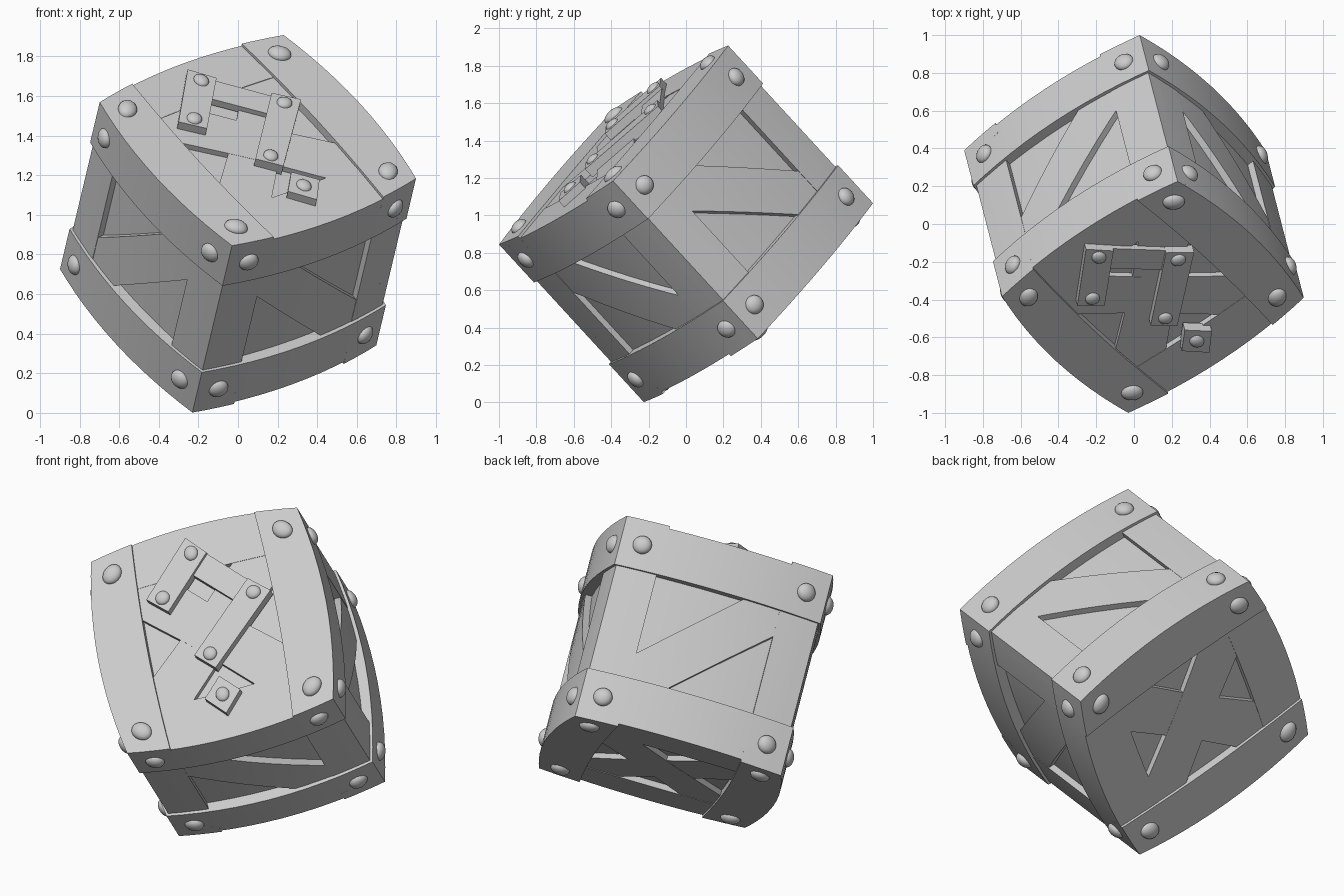
import bpy, bmesh, math
from mathutils import Matrix, Vector

if "Cube" in bpy.data.objects:
    bpy.data.objects.remove(bpy.data.objects["Cube"])

H = 0.581        # half size of the crate
STEP = 0.015     # recess of the short boards
PANEL = 0.048    # recess of the panels
BULGE = 0.062    # outward bow of the four sides

U = Vector((0.80, 0.525, 0.292)).normalized()
V = Vector((-0.573, 0.531, 0.624))
V = (V - U * V.dot(U)).normalized()
W = U.cross(V)
TILT = Matrix.Translation((0, 0, 0.955)) @ Matrix((U, V, W)).transposed().to_4x4()


def frame(a, b, n):
    """Face matrix: a runs along the face, b up the face, n outward."""
    return Matrix((a, b, n)).transposed().to_4x4()


X, Y, Z = Vector((1, 0, 0)), Vector((0, 1, 0)), Vector((0, 0, 1))
# face matrix, brace angles, long board width, outer limit of the long boards
SIDES = [
    (frame(Y, Z, X), [-43], 0.28, H),
    (frame(-Y, Z, -X), [43], 0.28, H),
    (frame(-X, Z, Y), [43], 0.28, H - STEP),
    (frame(X, Z, -Y), [-43], 0.28, H - STEP),
]
CAPS = [
    (frame(Y, -X, Z), [45, -45], 0.235, H - 0.001),
    (frame(Y, X, -Z), [45, -45], 0.235, H - 0.001),
]
FACES = SIDES + CAPS


def box(bm, mat, x0, x1, y0, y1, z0, z1):
    m = mat @ Matrix.Translation(((x0 + x1) / 2, (y0 + y1) / 2, (z0 + z1) / 2))
    m = m @ Matrix.Diagonal((x1 - x0, y1 - y0, z1 - z0, 1))
    bmesh.ops.create_cube(bm, size=1, matrix=m)


def rivet(bm, mat, x, y, z, r, depth):
    m = mat @ Matrix.Translation((x, y, z)) @ Matrix.Diagonal((r, r, depth, 1))
    bmesh.ops.create_uvsphere(bm, u_segments=20, v_segments=10, radius=1, matrix=m)


def finish(bm, name, cut=True):
    # slice along the sides so the boards can bend, then bow them outward
    if cut:
        for axis in (X, Y):
            for i in range(-5, 6):
                geom = bm.verts[:] + bm.edges[:] + bm.faces[:]
                bmesh.ops.bisect_plane(bm, geom=geom, plane_co=axis * i * 0.1, plane_no=axis)
    for v in bm.verts:
        p, q = v.co.x, v.co.y
        fp, fq = max(0, 1 - (p / H) ** 2), max(0, 1 - (q / H) ** 2)
        v.co.x = p + math.copysign(BULGE * (p / H) ** 2 * fq, p)
        v.co.y = q + math.copysign(BULGE * (q / H) ** 2 * fp, q)
    mesh = bpy.data.meshes.new(name)
    bm.to_mesh(mesh)
    bm.free()
    ob = bpy.data.objects.new(name, mesh)
    bpy.context.collection.objects.link(ob)
    ob.matrix_world = TILT
    bpy.ops.object.select_all(action='DESELECT')
    ob.select_set(True)
    bpy.context.view_layer.objects.active = ob
    bpy.ops.object.shade_smooth_by_angle(angle=math.radians(30))


# inner panels as one core box
bm = bmesh.new()
c = H - PANEL
box(bm, Matrix(), -c, c, -c, c, -c, c)
finish(bm, "inner_panels")

# frame boards on all six faces
bm = bmesh.new()
for mat, angles, width, limit in FACES:
    for s in (-1, 1):
        lo, hi = sorted((s * (H - width), s * limit))
        box(bm, mat, -H, H, lo, hi, H - 0.08, H)
        edge = H - (STEP if len(angles) == 1 else 0.001)
        lo, hi = sorted((s * (H - 0.235), s * edge))
        box(bm, mat, lo, hi, -H + 0.1, H - 0.1, H - 0.08, H - STEP)
finish(bm, "frame_boards")

# diagonal braces: single on the sides, crossed on the two caps
bm = bmesh.new()
for mat, angles, width, limit in FACES:
    for k, ang in enumerate(angles):
        m = mat @ Matrix.Rotation(math.radians(ang), 4, 'Z')
        box(bm, m, -0.56, 0.56, -0.125, 0.125, H - 0.08, H - STEP - 0.002 - 0.001 * k)
finish(bm, "diagonal_braces")

# corner rivets
bm = bmesh.new()
for mat, angles, width, limit in FACES:
    inset = 0.14 if len(angles) == 1 else 0.115
    for sx in (-1, 1):
        for sy in (-1, 1):
            rivet(bm, mat, sx * (H - 0.118), sy * (H - inset), H, 0.051, 0.032)
finish(bm, "corner_rivets", cut=False)

# repair planks nailed over the upper cap: centre, length, rivet spacing
PATCHES = [(-0.125, 0.335, 0.365, 0.27), (0.113, 0.0, 0.50, 0.40), (-0.003, -0.374, 0.14, 0)]
planks, nails = bmesh.new(), bmesh.new()
for x, y, length, gap in PATCHES:
    m = Matrix.Translation((x, y, 0)) @ Matrix.Rotation(math.radians(45), 4, 'Z')
    box(planks, m, -length / 2, length / 2, -0.07, 0.07, H - 0.03, H + 0.03)
    for s in ((-1, 1) if gap else (0,)):
        rivet(nails, m, s * gap / 2, 0, H + 0.03, 0.037, 0.022)
# thinner cross plank tucked under the first two
m = Matrix.Translation((0.08, 0.29, 0)) @ Matrix.Rotation(math.radians(-45), 4, 'Z')
box(planks, m, -0.2, 0.2, -0.065, 0.065, H - 0.03, H + 0.01)
finish(planks, "repair_planks", cut=False)
finish(nails, "repair_rivets", cut=False)
